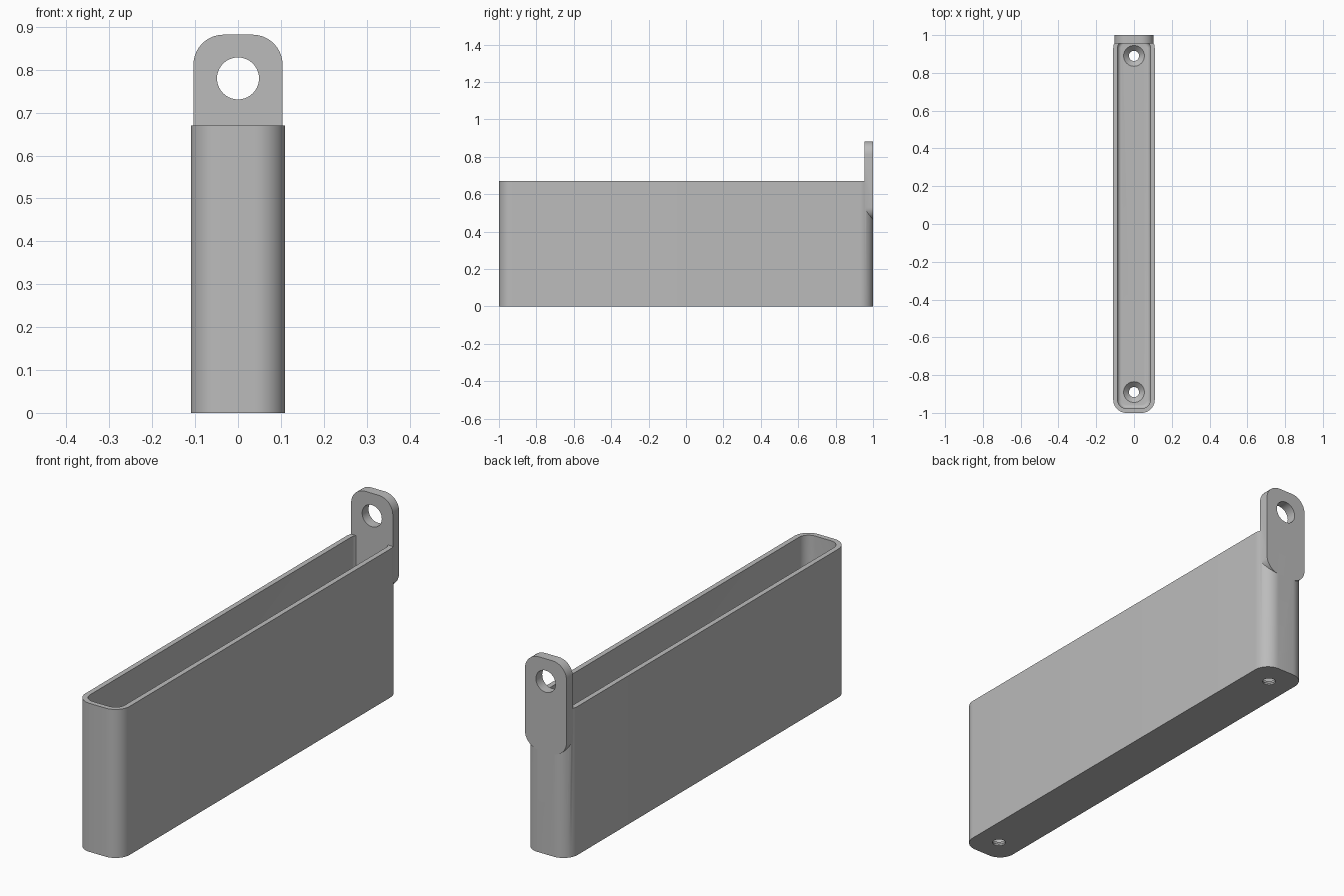
import bpy, bmesh, math
from mathutils import Vector

if "Cube" in bpy.data.objects:
    bpy.data.objects.remove(bpy.data.objects["Cube"])

grey = bpy.data.materials.new("grey")
grey.diffuse_color = (0.5, 0.5, 0.5, 1)
grey.use_nodes = True
grey.node_tree.nodes["Principled BSDF"].inputs["Base Color"].default_value = grey.diffuse_color


def rounded_rect(hx, hy, r, seg=10):
    """Counter-clockwise outline of a rounded rectangle centred on the origin."""
    pts = []
    for k, (sx, sy) in enumerate([(1, 1), (-1, 1), (-1, -1), (1, -1)]):
        for i in range(seg + 1):
            a = math.pi / 2 * (k + i / seg)
            pts.append((sx * (hx - r) + r * math.cos(a), sy * (hy - r) + r * math.sin(a)))
    return pts


def circle(r, seg=40):
    return [(r * math.cos(2 * math.pi * i / seg), r * math.sin(2 * math.pi * i / seg)) for i in range(seg)]


def loft(name, rings):
    """Closed solid through rings of points, capped at both ends."""
    bm = bmesh.new()
    loops = [[bm.verts.new(p) for p in ring] for ring in rings]
    n = len(loops[0])
    for a, b in zip(loops, loops[1:]):
        for i in range(n):
            j = (i + 1) % n
            bm.faces.new((a[i], a[j], b[j], b[i]))
    bm.faces.new(loops[0][::-1])
    bm.faces.new(loops[-1])
    bmesh.ops.recalc_face_normals(bm, faces=bm.faces)
    mesh = bpy.data.meshes.new(name)
    bm.to_mesh(mesh)
    bm.free()
    mesh.materials.append(grey)
    ob = bpy.data.objects.new(name, mesh)
    bpy.context.collection.objects.link(ob)
    return ob


def flat(outline, z, y=0):
    return [Vector((px, py + y, z)) for px, py in outline]


def upright(outline, y, z):
    return [Vector((px, y, z + pz)) for px, pz in outline]


def boolean(ob, other, op):
    mod = ob.modifiers.new(op, 'BOOLEAN')
    mod.operation, mod.solver, mod.object = op, 'EXACT', other
    bpy.context.view_layer.objects.active = ob
    bpy.ops.object.modifier_apply(modifier=mod.name)
    bpy.data.objects.remove(other)


# Hollow tray: outer wall, rim, inner wall, filleted floor
HX, HY, TOP, WALL, FLOOR, FILLET = 0.11, 1.0, 0.67, 0.023, 0.035, 0.02
outer = rounded_rect(HX, HY, 0.07)
rings = [flat(outer, 0), flat(outer, TOP),
         flat(rounded_rect(HX - WALL, HY - WALL, 0.047), TOP)]
for i in range(7):
    a = math.pi / 2 * i / 6
    d = WALL + FILLET * (1 - math.cos(a))
    rings.append(flat(rounded_rect(HX - d, HY - d, 0.07 - d),
                      FLOOR + FILLET * (1 - math.sin(a))))
tray = loft("tray", rings)

# Hanging tab merged into the back wall
tab_outline = rounded_rect(0.104, 0.21, 0.07)
boolean(tray, loft("tab", [upright(tab_outline, 0.955, 0.672), upright(tab_outline, 1.0, 0.672)]), 'UNION')

# Tab hole
boolean(tray, loft("tab_hole", [upright(circle(0.049), 0.9, 0.78),
                                upright(circle(0.049), 1.1, 0.78)]), 'DIFFERENCE')

# Countersunk screw holes in the floor
for y in (-0.89, 0.89):
    boolean(tray, loft("screw_hole", [flat(circle(0.027), -0.05, y), flat(circle(0.027), 0.007, y),
                                      flat(circle(0.055), FLOOR, y), flat(circle(0.055), 0.07, y)]),
            'DIFFERENCE')

tray.select_set(True)
bpy.context.view_layer.objects.active = tray
bpy.ops.object.shade_smooth_by_angle(angle=math.radians(30))
